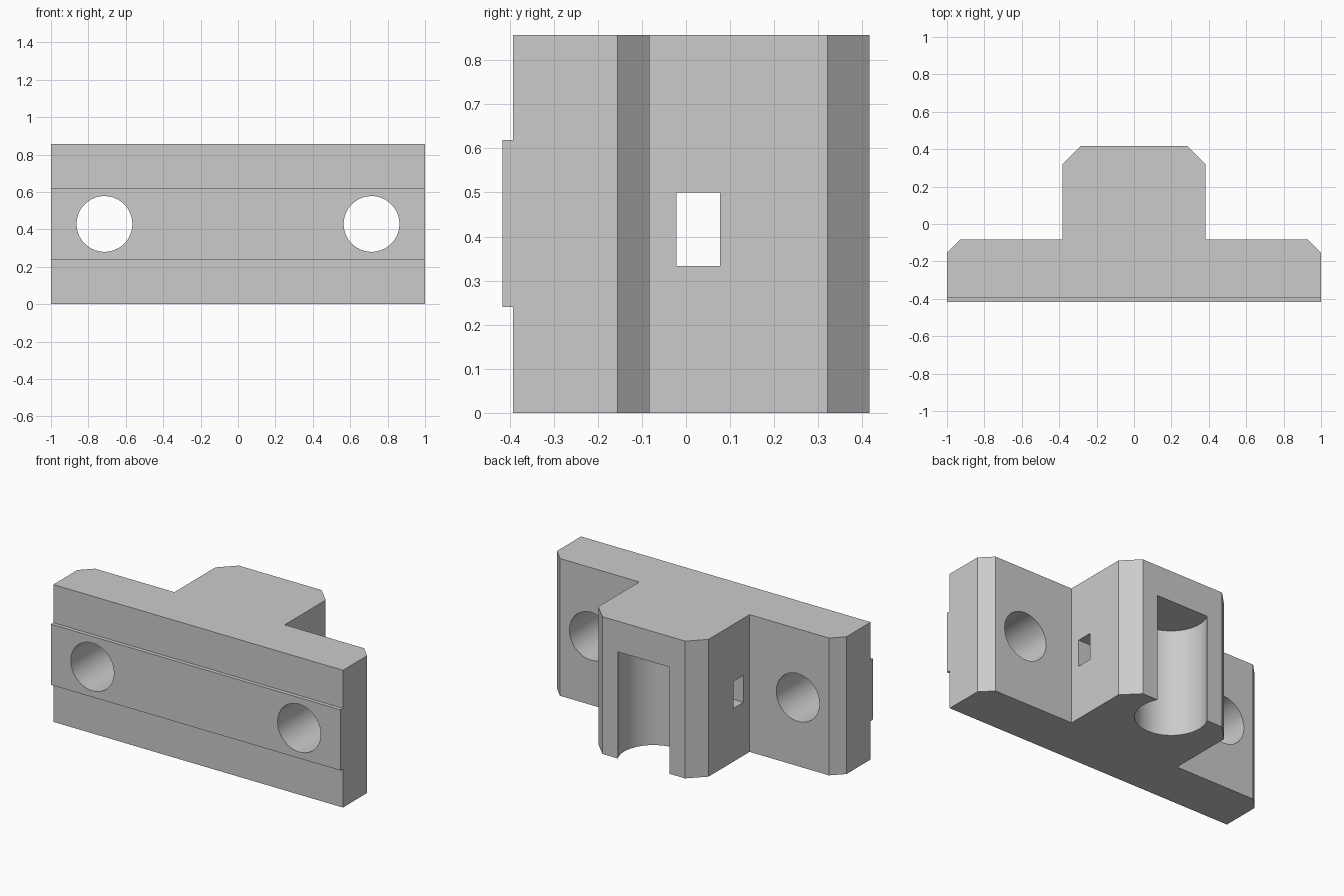
import bpy
import bmesh
from mathutils import Matrix, Vector

HEIGHT = 0.857
FRONT, BACK = -0.4167, 0.4167
PLATE_BACK = -0.0833

if "Cube" in bpy.data.objects:
    bpy.data.objects.remove(bpy.data.objects["Cube"], do_unlink=True)

grey = bpy.data.materials.new("plain grey")
grey.use_nodes = True
grey.diffuse_color = (0.6, 0.6, 0.6, 1)
grey.node_tree.nodes["Principled BSDF"].inputs["Base Color"].default_value = (0.6, 0.6, 0.6, 1)


def make_object(name, bm):
    bmesh.ops.recalc_face_normals(bm, faces=bm.faces)
    mesh = bpy.data.meshes.new(name)
    bm.to_mesh(mesh)
    bm.free()
    mesh.materials.append(grey)
    obj = bpy.data.objects.new(name, mesh)
    bpy.context.collection.objects.link(obj)
    return obj


def box(name, low, high):
    low, high = Vector(low), Vector(high)
    bm = bmesh.new()
    bmesh.ops.create_cube(bm, size=1, matrix=Matrix.Translation((low + high) / 2)
                          @ Matrix.Diagonal((high - low).to_4d()))
    return make_object(name, bm)


def cylinder(name, centre, radius, depth, tilt=0):
    bm = bmesh.new()
    bmesh.ops.create_cone(bm, cap_ends=True, segments=64, radius1=radius, radius2=radius,
                          depth=depth, matrix=Matrix.Translation(centre)
                          @ Matrix.Rotation(tilt, 4, 'X'))
    return make_object(name, bm)


# T-shaped body with chamfered corners, extruded upwards
half = [(1, FRONT), (1, -0.155), (0.929, PLATE_BACK), (0.381, PLATE_BACK),
        (0.381, 0.321), (0.286, BACK)]
outline = half + [(-x, y) for x, y in reversed(half)]
bm = bmesh.new()
base = bm.faces.new([bm.verts.new((x, y, 0)) for x, y in outline])
top = bmesh.ops.extrude_face_region(bm, geom=[base])["geom"]
bmesh.ops.translate(bm, vec=(0, 0, HEIGHT),
                    verts=[v for v in top if isinstance(v, bmesh.types.BMVert)])
body = make_object("mounting_block", bm)

# Steps that leave a raised rib along the front
cutters = [
    box("lower_step_cutter", (-1.1, -0.6, -0.1), (1.1, -0.393, 0.24)),
    box("upper_step_cutter", (-1.1, -0.6, 0.619), (1.1, -0.393, 1)),
    # Slot running sideways through the block
    box("slot_cutter", (-0.6, -0.022, 0.333), (0.6, 0.077, 0.5)),
    # Round pocket open below and at the back
    cylinder("pocket_cutter", (0, 0.32, 0.233), 0.203, 0.866),
]
# Screw holes through the plate
for side in (-1, 1):
    cutters.append(cylinder("screw_hole_cutter", (side * 0.714, -0.25, 0.4286),
                            0.149, 0.6, tilt=1.5707963))

bpy.context.view_layer.objects.active = body
for cutter in cutters:
    cutter.hide_render = True
    mod = body.modifiers.new(cutter.name, 'BOOLEAN')
    mod.operation = 'DIFFERENCE'
    mod.solver = 'EXACT'
    mod.object = cutter
    bpy.ops.object.modifier_apply(modifier=mod.name)
for cutter in cutters:
    bpy.data.objects.remove(cutter, do_unlink=True)

# Smooth curved walls, sharp edges elsewhere
bpy.ops.object.select_all(action='DESELECT')
body.select_set(True)
bpy.ops.object.shade_smooth_by_angle()
